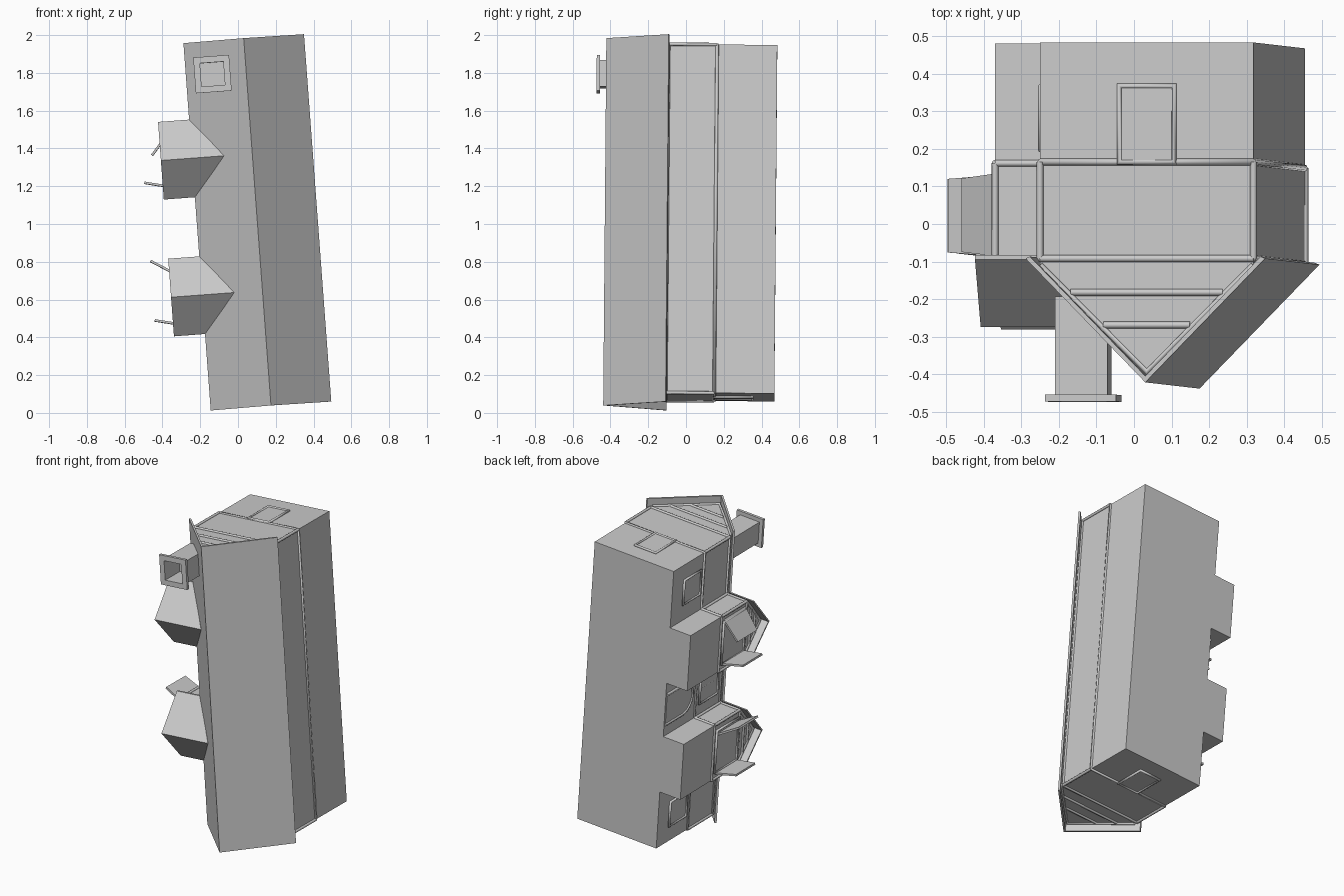
import bpy, bmesh, math
from mathutils import Matrix, Vector

cube = bpy.data.objects.get("Cube")
if cube:
    bpy.data.objects.remove(cube, do_unlink=True)

# The house lies on its floor side: local x = width, y = down, z = length
PLACE = (Matrix.Translation((0.1025, 0, 1.008))
         @ Matrix.Rotation(math.radians(-4.25), 4, 'Y')
         @ Matrix.Rotation(math.radians(-0.49), 4, 'X'))

grey = bpy.data.materials.new("plain_grey")
grey.use_nodes = True
grey.diffuse_color = (0.6, 0.6, 0.6, 1)
grey.node_tree.nodes["Principled BSDF"].inputs["Base Color"].default_value = (0.6, 0.6, 0.6, 1)

HALF_W, HALF_L = 0.285, 0.925
FLOOR, BAND, EAVE, RIDGE = 0.4755, 0.157, -0.10, -0.43
BAY_X, BAY_HALF, BAYS = -0.433, 0.185, (0.363, -0.363)
TRIM = 0.009


def add(name, data):
    obj = bpy.data.objects.new(name, data)
    bpy.context.collection.objects.link(obj)
    data.materials.append(grey)
    obj.matrix_world = PLACE
    return obj


def finish(name, bm):
    bmesh.ops.recalc_face_normals(bm, faces=bm.faces)
    mesh = bpy.data.meshes.new(name)
    bm.to_mesh(mesh)
    bm.free()
    return add(name, mesh)


def extrude(name, points, offset):
    """Solid made by sweeping a flat outline along an offset."""
    bm = bmesh.new()
    face = bm.faces.new([bm.verts.new(p) for p in points])
    out = bmesh.ops.extrude_face_region(bm, geom=[face], use_keep_orig=True)
    verts = [v for v in out["geom"] if isinstance(v, bmesh.types.BMVert)]
    bmesh.ops.translate(bm, verts=verts, vec=offset)
    return finish(name, bm)


def trim(name, points, closed=False, radius=TRIM):
    """Rounded timber following a path."""
    curve = bpy.data.curves.new(name, 'CURVE')
    curve.dimensions = '3D'
    curve.bevel_depth = radius
    curve.bevel_resolution = 2
    curve.use_fill_caps = True
    spline = curve.splines.new('POLY')
    spline.points.add(len(points) - 1)
    for point, co in zip(spline.points, points):
        point.co = (*co, 1)
    spline.use_cyclic_u = closed
    return add(name, curve)


def on_end(side):
    """Maps (across, down) onto an end wall."""
    return lambda a, y, out=0.0: (a, y, side * (HALF_L + out))


def on_left(x, middle):
    """Maps (along, down) onto a wall facing -x."""
    return lambda a, y, out=0.0: (x - out, y, middle + a)


def rect(wall, half, top, bottom, out=0.0):
    return [wall(-half, top, out), wall(half, top, out),
            wall(half, bottom, out), wall(-half, bottom, out)]


def window(name, wall, half, top, bottom, mullion=False):
    normal = Vector(wall(0, 0, 0.005)) - Vector(wall(0, 0))
    extrude(name + "_pane", rect(wall, half, top, bottom), normal)
    trim(name + "_frame", rect(wall, half, top, bottom, 0.004), True)
    if mullion:
        trim(name + "_mullion", [wall(0, top), wall(0, bottom)], radius=0.006)


def gable_timbers(name, wall, half, eave, peak, slats):
    """Corner posts, eave beam, rafters and slats of one gable wall."""
    trim(name + "_rafters", [wall(-half, eave), wall(0, peak), wall(half, eave)])
    trim(name + "_eave_beam", [wall(-half, EAVE), wall(half, EAVE)])
    for s in (-1, 1):
        trim(name + "_post", [wall(s * half, EAVE), wall(s * half, BAND)])
    for y in slats:
        reach = half * (y - peak) / (eave - peak) - 0.01
        trim(name + "_slat", [wall(-reach, y), wall(reach, y)])


# Main body and roof
body = [(-HALF_W, FLOOR), (HALF_W, FLOOR), (HALF_W, -0.122), (0, -0.414), (-HALF_W, -0.122)]
extrude("house_body", [(x, y, -HALF_L) for x, y in body], (0, 0, 2 * HALF_L))
roof = [(-0.32, EAVE), (0, RIDGE), (0.32, EAVE), (0.308, EAVE + 0.005), (0, -0.413),
        (-0.308, EAVE + 0.005)]
extrude("main_roof", [(x, y, -0.975) for x, y in roof], (0, 0, 1.95))

# End walls
for side, label in ((1, "upper"), (-1, "lower")):
    wall = on_end(side)
    gable_timbers(label + "_gable", wall, HALF_W, -0.118, -0.402, (-0.19, -0.277))
    window(label + "_end_window", wall, 0.073, BAND, 0.36)

# Timber bands running around the house
for y, label in ((BAND, "floor_band"), (EAVE, "eave_band")):
    trim(label, [(x, y, z) for x, z in ((-HALF_W, -HALF_L), (HALF_W, -HALF_L),
                                        (HALF_W, HALF_L), (-HALF_W, HALF_L))], True)

# Gabled bays with roofs, window frames and open shutters
SHUTTERS = (((0.155, -0.101, -0.118), (-0.138, -0.147, 0.035)),
            ((0.118, -0.143, 0.089), (-0.142, -0.146, 0.034)))
for z, shutters in zip(BAYS, SHUTTERS):
    wall = on_left(BAY_X, z)
    outline = [wall(-BAY_HALF, FLOOR), wall(BAY_HALF, FLOOR), wall(BAY_HALF, -0.105),
               wall(0, -0.262), wall(-BAY_HALF, -0.105)]
    extrude("bay_body", outline, (0.27, 0, 0))
    for s in (-1, 1):
        edge = z + s * 0.206
        slope = [(-0.485, EAVE, edge), (-0.485, -0.278, z), (-0.15, -0.278, z), (-0.315, EAVE, edge)]
        extrude("bay_roof", slope, (0, 0.012, 0))
        trim("bay_side_band", [wall(s * BAY_HALF, BAND), wall(s * BAY_HALF, BAND, -0.15)])
        trim("bay_side_eave", [wall(s * BAY_HALF, EAVE), wall(s * BAY_HALF, EAVE, -0.15)])
        trim("bay_inner_post", [wall(s * BAY_HALF, EAVE, -0.14), wall(s * BAY_HALF, BAND, -0.14)])
    trim("bay_front_band", [wall(-BAY_HALF, BAND), wall(BAY_HALF, BAND)])
    gable_timbers("bay_gable", wall, BAY_HALF, EAVE, -0.255, (-0.15, -0.195))
    window("bay_window", wall, 0.14, -0.085, 0.135)
    for hinge, dx, dz in shutters:
        across = Vector((dx, 0, dz))
        thick = Vector((-dz, 0, dx)).normalized() * 0.012
        start = Vector(wall(hinge, -0.09))
        drop = Vector((0, 0.22, 0))
        extrude("shutter", [start, start + across + Vector((0, 0.012, 0)),
                            start + across + drop - Vector((0, 0.012, 0)), start + drop], thick)

# Windows and arched door on the side wall
for z in (0.74, -0.74):
    window("side_window", on_left(-HALF_W, z), 0.08, 0.19, 0.36)
middle = on_left(-HALF_W, 0)
window("middle_window", middle, 0.1, -0.06, 0.12, mullion=True)
arch = [(0.1 * math.cos(i * math.pi / 12), 0.3 - 0.1 * math.sin(i * math.pi / 12)) for i in range(13)]
arch = [(0.1, FLOOR - 0.005)] + arch + [(-0.1, FLOOR - 0.005)]
extrude("door", [middle(a, y) for a, y in arch], (-0.006, 0, 0))
trim("door_frame", [middle(a, y, 0.004) for a, y in arch])

# Chimney: square flue with a wider rim and a hollow shaft
bm = bmesh.new()
rings = []
for half, y in ((0.07, -0.2), (0.07, -0.462), (0.095, -0.462), (0.095, -0.48),
                (0.062, -0.48), (0.062, -0.33)):
    rings.append([bm.verts.new((-0.179 + a * half, y, 0.797 + b * half))
                  for a, b in ((-1, -1), (1, -1), (1, 1), (-1, 1))])
for low, high in zip(rings, rings[1:]):
    for i in range(4):
        j = (i + 1) % 4
        bm.faces.new((low[i], low[j], high[j], high[i]))
bm.faces.new(rings[0])
bm.faces.new(rings[-1])
finish("chimney", bm)
